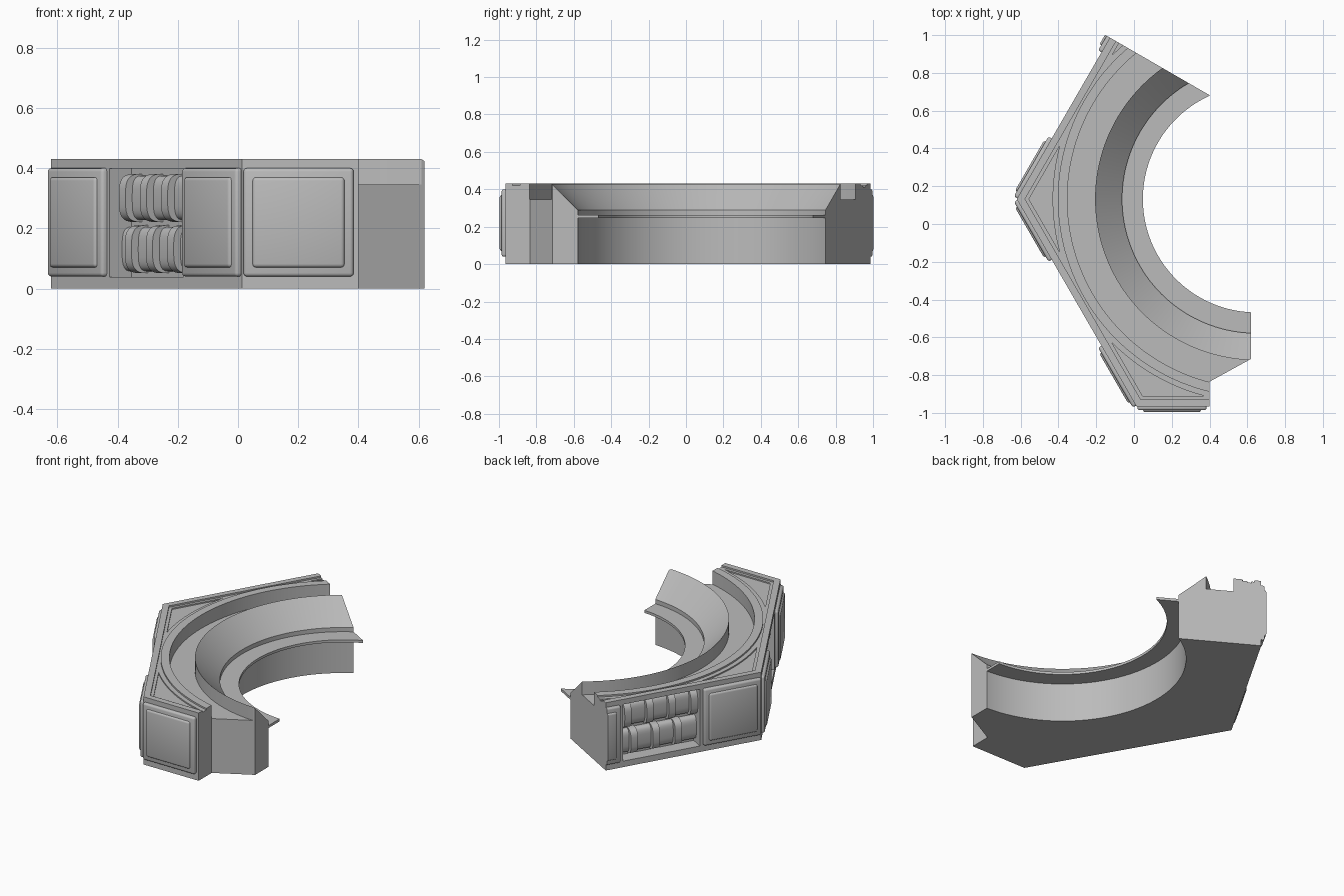
import bpy, bmesh, math
from mathutils import Matrix, Vector

old = bpy.data.objects.get("Cube")
if old:
    bpy.data.objects.remove(old, do_unlink=True)

CENTRE = Matrix.Translation((0.647, 0.132, 0))
APOTHEM = 1.098
HEIGHT = 0.43
CUT_RADII = dict(seat=0.71, ridge=0.853, channel=1.0)

grey = bpy.data.materials.new("plain grey")
grey.use_nodes = True
grey.diffuse_color = (0.5, 0.5, 0.5, 1)
grey.node_tree.nodes["Principled BSDF"].inputs["Base Color"].default_value = (0.5, 0.5, 0.5, 1)


def finish(name, bm, matrix=CENTRE):
    bmesh.ops.recalc_face_normals(bm, faces=bm.faces)
    mesh = bpy.data.meshes.new(name)
    bm.to_mesh(mesh)
    bm.free()
    mesh.transform(matrix)
    mesh.materials.append(grey)
    obj = bpy.data.objects.new(name, mesh)
    bpy.context.collection.objects.link(obj)
    return obj


def sweep(name, points, offset, matrix=CENTRE):
    """Extrude a closed outline of 3D points along an offset."""
    bm = bmesh.new()
    face = bm.faces.new([bm.verts.new(p) for p in points])
    out = bmesh.ops.extrude_face_region(bm, geom=[face])
    moved = [v for v in out["geom"] if isinstance(v, bmesh.types.BMVert)]
    bmesh.ops.translate(bm, verts=moved, vec=offset)
    return finish(name, bm, matrix)


def prism(name, outline, z0, z1):
    return sweep(name, [(x, y, z0) for x, y in outline], (0, 0, z1 - z0))


def ngon(radius, sides):
    return [(radius * math.cos(i * math.tau / sides), radius * math.sin(i * math.tau / sides))
            for i in range(sides)]


def hexagon(apothem):
    return ngon(apothem / math.cos(math.pi / 6), 6)


def lathe(name, profile, steps=144):
    """Revolve a closed (radius, height) profile into a full ring."""
    bm = bmesh.new()
    rings = []
    for i in range(steps):
        a = math.tau * i / steps
        rings.append([bm.verts.new((r * math.cos(a), r * math.sin(a), z)) for r, z in profile])
    n = len(profile)
    for i in range(steps):
        p, q = rings[i], rings[(i + 1) % steps]
        for j in range(n):
            k = (j + 1) % n
            bm.faces.new((p[j], q[j], q[k], p[k]))
    return finish(name, bm)


def apply(obj, mod):
    bpy.context.view_layer.objects.active = obj
    bpy.ops.object.modifier_apply(modifier=mod.name)


def boolean(obj, other, operation, keep=False):
    mod = obj.modifiers.new("cut", "BOOLEAN")
    mod.operation, mod.solver, mod.object = operation, "EXACT", other
    apply(obj, mod)
    if not keep:
        bpy.data.objects.remove(other, do_unlink=True)


def wall(angle):
    """Frame of one outer wall: x runs along it, -y points outward."""
    return CENTRE @ Matrix.Rotation(math.radians(angle - 270), 4, "Z")


def box(name, angle, t0, t1, z0, z1, inner, outer, bevel=0.0):
    pts = [(t0, -inner, z0), (t1, -inner, z0), (t1, -inner, z1), (t0, -inner, z1)]
    obj = sweep(name, pts, (0, inner - outer, 0), wall(angle))
    if bevel:
        mod = obj.modifiers.new("round", "BEVEL")
        mod.width, mod.segments = bevel, 3
        apply(obj, mod)
    return obj


def rounded_bar(name, angle, t0, t1, z, half_height, base, depth):
    """Bar along the wall with a soft D-shaped section."""
    pts = []
    for i in range(17):
        a = math.pi * (i / 16 - 0.5)
        c, s = max(math.cos(a), 0), math.sin(a)
        pts.append((t0, -base - depth * c ** 0.6, z + half_height * math.copysign(abs(s) ** 0.6, s)))
    return sweep(name, pts, (t1 - t0, 0, 0), wall(angle))


# Plan outline with the two cut ends
footprint = prism("footprint", [(-0.247, -1.4), (-0.247, -0.967), (-0.027, -0.846),
                                (-0.027, 0.423), (-1.5, 1.274), (-1.5, -1.4)], -0.2, 0.8)

# Hexagonal body with the round inner face, sloped ridge and channel
body = prism("curved_console_body", hexagon(APOTHEM), 0, HEIGHT)
boolean(body, footprint, "INTERSECT", keep=True)
seat, ridge, channel = CUT_RADII.values()
boolean(body, lathe("inner_void", [(0.005, -0.1), (seat, -0.1), (seat, 0.289), (ridge, 0.4295),
                                   (ridge, 0.345), (channel, 0.345), (channel, 0.5),
                                   (0.005, 0.5)]), "DIFFERENCE")

# Stepped corner insets in the top rim
for apothem, radius, floor in ((1.06, 1.05, 0.42), (1.042, 1.078, 0.412)):
    inset = prism("corner_inset", hexagon(apothem), floor, 0.5)
    boolean(inset, prism("inset_core", ngon(radius, 144), 0.3, 0.6), "DIFFERENCE")
    boolean(body, inset, "DIFFERENCE")

# Thin inner ledge
ledge = lathe("inner_ledge", [(0.6, 0.246), (0.715, 0.246), (0.715, 0.262), (0.6, 0.262)])
boolean(ledge, footprint, "INTERSECT", keep=True)

# Recessed bays with ribbed tubes
BACK = APOTHEM - 0.085
for angle in (150, 210):
    boolean(body, box("bay_cutter", angle, -0.245, 0.245, 0.038, 0.398, BACK, 1.3), "DIFFERENCE")
    for row, z, starts in (("upper", 0.301, (-0.2, -0.06, 0.08, 0.22)),
                           ("lower", 0.131, (-0.16, -0.02, 0.12))):
        rounded_bar(row + "_bay_tube", angle, -0.245, 0.245, z, 0.074, BACK - 0.005, 0.042)
        for t in starts:
            rounded_bar(row + "_bay_rib", angle, t - 0.022, t + 0.022, z, 0.08, BACK - 0.005, 0.068)

# Raised two-tier panels beside the bays
for angle, side in ((150, -1), (150, 1), (210, -1), (210, 1), (270, -1)):
    for name, margin, rise in (("panel_frame", 0, 0.02), ("panel_face", 0.03, 0.03)):
        t0, t1 = sorted((side * (0.263 + margin), side * (0.629 - margin)))
        panel = box(name, angle, t0, t1, 0.04 + margin, 0.4 - margin,
                    APOTHEM - 0.02, APOTHEM + rise, 0.012)
        if (angle, side) == (150, -1):
            boolean(panel, footprint, "INTERSECT", keep=True)

bpy.data.objects.remove(footprint, do_unlink=True)

# Smooth the curves, keep the edges crisp
bpy.ops.object.select_all(action="DESELECT")
for obj in bpy.context.collection.objects:
    if obj.type == "MESH" and grey.name in obj.data.materials:
        obj.select_set(True)
        bpy.context.view_layer.objects.active = obj
bpy.ops.object.shade_smooth_by_angle(angle=math.radians(30))
